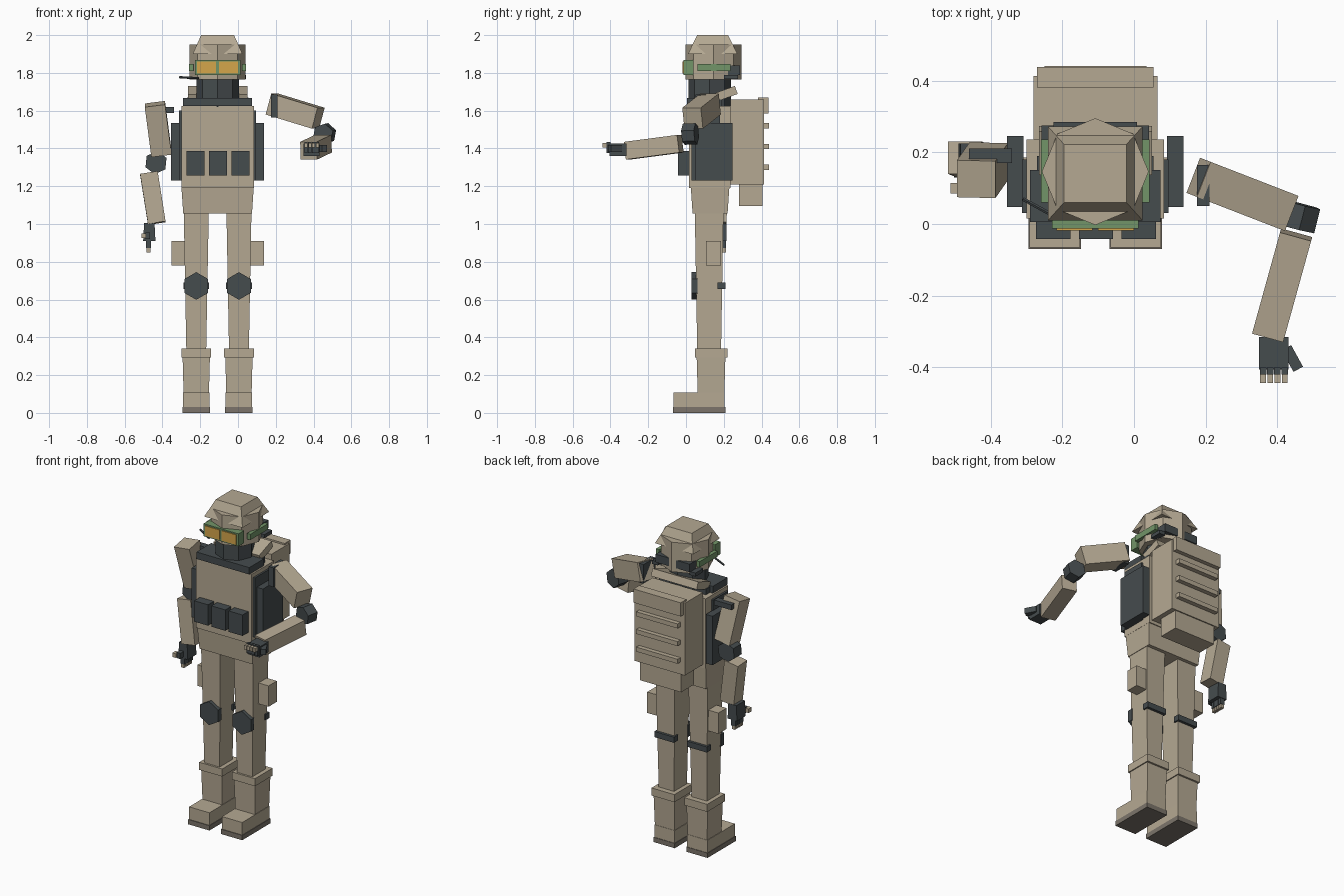
import bpy, bmesh, math
from mathutils import Vector, Matrix

if "Cube" in bpy.data.objects:
    bpy.data.objects.remove(bpy.data.objects["Cube"])


def material(name, rgb):
    m = bpy.data.materials.new(name)
    m.use_nodes = True
    m.diffuse_color = (*rgb, 1)
    m.node_tree.nodes["Principled BSDF"].inputs["Base Color"].default_value = (*rgb, 1)
    return m


TAN = material("sand cloth", (0.46, 0.395, 0.29))
DARK = material("charcoal", (0.06, 0.072, 0.076))
GREEN = material("sage green", (0.17, 0.30, 0.14))
AMBER = material("amber lens", (0.66, 0.38, 0.07))
SOLE = material("brown rubber", (0.20, 0.175, 0.145))

CX, HEAD_Y = -0.108, 0.146   # body axis


def finish(name, bm, mat):
    bmesh.ops.recalc_face_normals(bm, faces=bm.faces)
    mesh = bpy.data.meshes.new(name)
    bm.to_mesh(mesh)
    bm.free()
    mesh.materials.append(mat)
    ob = bpy.data.objects.new(name, mesh)
    bpy.context.collection.objects.link(ob)
    return ob


def box(name, mat, x, y, z, top=(1, 1), tilt=0):
    """Box from ranges; top scales the upper face, tilt turns it about x."""
    bm = bmesh.new()
    bmesh.ops.create_cube(bm, size=1)
    size = Vector((x[1] - x[0], y[1] - y[0], z[1] - z[0]))
    mid = Vector((sum(x) / 2, sum(y) / 2, sum(z) / 2))
    for v in bm.verts:
        if v.co.z > 0:
            v.co.x *= top[0]
            v.co.y *= top[1]
        v.co = v.co * size
    bm.transform(Matrix.Translation(mid) @ Matrix.Rotation(tilt, 4, "X"))
    return finish(name, bm, mat)


def beam(name, mat, a, b, width, depth, side):
    """Box running from a to b; width is measured along the side vector."""
    a, b = Vector(a), Vector(b)
    w = (b - a).normalized()
    u = Vector(side)
    u = (u - w * u.dot(w)).normalized()
    v = w.cross(u)
    bm = bmesh.new()
    bmesh.ops.create_cube(bm, size=1)
    for p in bm.verts:
        p.co = (a + b) / 2 + u * p.co.x * width + v * p.co.y * depth + w * p.co.z * (b - a).length
    return finish(name, bm, mat)


def prism(name, mat, a, b, radius, sides, turn=0):
    """Regular prism from a to b."""
    a, b = Vector(a), Vector(b)
    bm = bmesh.new()
    bmesh.ops.create_cone(bm, cap_ends=True, segments=sides, radius1=radius,
                          radius2=radius, depth=(b - a).length)
    rot = (b - a).to_track_quat("Z", "Y").to_matrix().to_4x4()
    bm.transform(Matrix.Translation((a + b) / 2) @ rot @ Matrix.Rotation(turn, 4, "Z"))
    return finish(name, bm, mat)


def around(s, inner, outer):
    """x range on side s of the body axis."""
    return tuple(sorted((CX + s * inner, CX + s * outer)))


# Head and helmet
prism("head_shell", TAN, (CX, HEAD_Y, 1.766), (CX, HEAD_Y, 1.95), 0.149, 8)
box("helmet_dome", TAN, (-0.24, 0.024), (0.01, 0.272), (1.90, 2.0), top=(0.66, 0.62))
prism("neck", DARK, (CX, 0.125, 1.62), (CX, 0.125, 1.80), 0.112, 8)
box("helmet_rear_strap", DARK, (-0.225, 0.009), (0.20, 0.285), (1.79, 1.84))

# Goggles
box("goggle_frame", GREEN, (-0.228, 0.012), (-0.013, 0.04), (1.79, 1.868))
for s, label in ((-1, "right"), (1, "left")):
    box(label + "_lens", AMBER, around(s, 0.008, 0.108), (-0.018, -0.01), (1.798, 1.86))
    box(label + "_goggle_strap", GREEN, around(s, 0.128, 0.151), (0.06, 0.236), (1.81, 1.846))
    box(label + "_earpiece", DARK, around(s, 0.11, 0.15), (0.20, 0.275), (1.768, 1.79))
prism("microphone_boom", DARK, (-0.31, 0.07, 1.777), (-0.21, 0.015, 1.772), 0.006, 6)

# Torso, collar and vest
box("torso", TAN, (-0.30, 0.084), (0.015, 0.235), (1.19, 1.625))
box("pelvis", TAN, (-0.29, 0.074), (0.035, 0.22), (1.055, 1.19), top=(1.05, 1.1))
box("collar", DARK, (-0.29, 0.074), (0.005, 0.15), (1.625, 1.668))
box("collar_rear", DARK, (-0.27, 0.054), (0.15, 0.19), (1.57, 1.66))
box("neck_roll", TAN, (-0.265, 0.05), (0.14, 0.27), (1.665, 1.71), tilt=0.35)
for i in range(3):
    x = CX - 0.117 + 0.119 * i
    box("chest_pouch", DARK, (x - 0.048, x + 0.048), (-0.042, 0.02), (1.257, 1.387))
for s, label in ((-1, "right"), (1, "left")):
    box(label + "_vest_edge", DARK, around(s, 0.18, 0.204), (0.03, 0.18), (1.23, 1.60))
    box(label + "_side_plate", DARK, around(s, 0.20, 0.246), (0.048, 0.245), (1.23, 1.535))

# Backpack
box("backpack", TAN, (-0.28, 0.065), (0.235, 0.412), (1.21, 1.66))
box("backpack_flap", TAN, (-0.27, 0.055), (0.38, 0.438), (1.585, 1.67))
box("bedroll", TAN, (-0.25, 0.035), (0.28, 0.405), (1.095, 1.21))
for i in range(3):
    z = 1.30 + 0.11 * i
    box("backpack_rib", TAN, (-0.25, 0.035), (0.405, 0.44), (z - 0.014, z + 0.014))

# Legs and boots
for s, label in ((-1, "right_"), (1, "left_")):
    x = CX + s * 0.113
    foot = (x - 0.073, x + 0.073)
    box(label + "leg", TAN, (x - 0.052, x + 0.052), (0.06, 0.185), (0.30, 1.085), top=(1.28, 1.22))
    box(label + "thigh_pouch", TAN, around(s, 0.15, 0.245), (0.105, 0.186), (0.78, 0.91))
    prism(label + "knee_pad", DARK, (x, 0.03, 0.672), (x, 0.062, 0.672), 0.073, 6, math.pi * 0)
    box(label + "knee_pad_mount", DARK, (x - 0.055, x + 0.055), (0.05, 0.09), (0.637, 0.705))
    box(label + "knee_strap", DARK, (x - 0.068, x + 0.068), (0.168, 0.208), (0.655, 0.69))
    box(label + "boot_shaft", TAN, (x - 0.067, x + 0.067), (0.062, 0.203), (0.10, 0.30), top=(1.08, 1.08))
    box(label + "boot_cuff", TAN, (x - 0.079, x + 0.079), (0.047, 0.22), (0.293, 0.34))
    box(label + "boot_foot", TAN, (x - 0.07, x + 0.07), (-0.066, 0.205), (0.028, 0.108))
    box(label + "boot_sole", SOLE, foot, (-0.07, 0.208), (0, 0.03))

UP, SIDE = (0, 0, 1), (1, 0, 0)

# Left arm, raised and bent forward
box("left_shoulder_joint", DARK, (0.176, 0.21), (0.05, 0.165), (1.565, 1.685))
beam("left_upper_arm", TAN, (0.18, 0.13, 1.635), (0.425, 0.035, 1.56), 0.115, 0.105, UP)
prism("left_elbow", DARK, (0.45, -0.012, 1.475), (0.467, 0.055, 1.478), 0.057, 6, 0.2)
beam("left_forearm", TAN, (0.452, -0.03, 1.425), (0.374, -0.312, 1.388), 0.094, 0.09, UP)
box("left_palm", DARK, (0.348, 0.431), (-0.405, -0.315), (1.36, 1.425))
beam("left_thumb", DARK, (0.425, -0.345, 1.40), (0.458, -0.405, 1.40), 0.035, 0.03, UP)
for i in range(4):
    x = 0.36 + 0.02 * i
    box("left_knuckle", DARK, (x - 0.009, x + 0.009), (-0.42, -0.40), (1.375, 1.435))
    box("left_fingertip", TAN, (x - 0.008, x + 0.008), (-0.443, -0.418), (1.405, 1.43))

# Right arm, hanging
box("right_shoulder_joint", DARK, (-0.46, -0.34), (0.17, 0.21), (1.588, 1.62))
beam("right_upper_arm", TAN, (-0.44, 0.125, 1.635), (-0.405, 0.175, 1.37), 0.108, 0.105, SIDE)
prism("right_elbow", DARK, (-0.434, 0.15, 1.325), (-0.434, 0.225, 1.325), 0.061, 6, 0.1)
beam("right_forearm", TAN, (-0.472, 0.185, 1.27), (-0.43, 0.168, 1.005), 0.094, 0.09, SIDE)
box("right_palm", DARK, (-0.502, -0.437), (0.13, 0.215), (0.91, 1.005), top=(0.85, 1))
box("right_thumb", DARK, (-0.49, -0.465), (0.095, 0.14), (0.92, 0.955))
box("right_thumb_tip", TAN, (-0.512, -0.488), (0.085, 0.115), (0.925, 0.95))
for i in range(4):
    y = 0.14 + 0.021 * i
    box("right_finger", DARK, (-0.488, -0.46), (y - 0.009, y + 0.009), (0.872, 0.915))
    box("right_fingertip", TAN, (-0.485, -0.464), (y - 0.008, y + 0.008), (0.85, 0.874))
